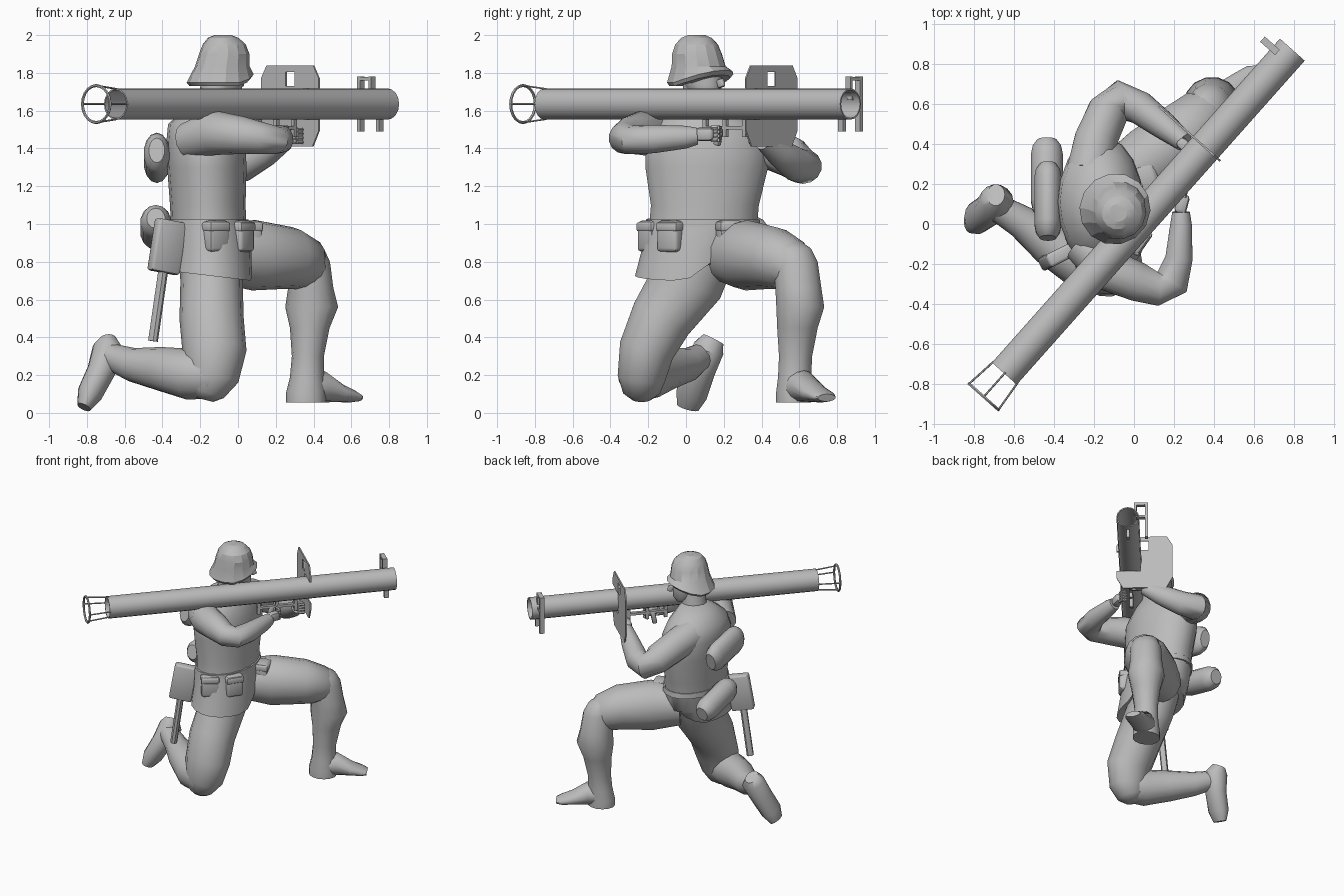
import bpy, bmesh, math
from mathutils import Vector, Matrix

cube = bpy.data.objects.get("Cube")
if cube:
    bpy.data.objects.remove(cube, do_unlink=True)

grey = bpy.data.materials.new("plain_grey")
grey.use_nodes = True
tone = (0.5, 0.5, 0.5, 1)
grey.diffuse_color = tone
grey.node_tree.nodes["Principled BSDF"].inputs["Base Color"].default_value = tone

X, Y, Z = Vector((1, 0, 0)), Vector((0, 1, 0)), Vector((0, 0, 1))
AIM = Vector((0.664, 0.747, 0)).normalized()   # launcher direction
SIDE = AIM.cross(Z)                            # to the shooter's right
MID = Vector((0.07, 0.06, 1.635))              # launcher centre


def along(s, lateral=0, up=0):
    """Point given in launcher coordinates."""
    return MID + AIM * s + SIDE * lateral + Z * up


def finish(obj, smooth=45):
    bpy.ops.object.select_all(action='DESELECT')
    obj.select_set(True)
    bpy.context.view_layer.objects.active = obj
    if not obj.data.materials:
        obj.data.materials.append(grey)
    bpy.ops.object.shade_smooth_by_angle(angle=math.radians(smooth))
    return obj


def make(name, bm, smooth=45):
    bmesh.ops.recalc_face_normals(bm, faces=bm.faces)
    mesh = bpy.data.meshes.new(name)
    bm.to_mesh(mesh)
    bm.free()
    obj = bpy.data.objects.new(name, mesh)
    bpy.context.collection.objects.link(obj)
    return finish(obj, smooth)


def loft(name, stations, ref=X, axis=None, sides=14, caps=True, rule=None, smooth=45):
    """Skin elliptical rings (x, y, z, radius along ref, radius across)."""
    bm = bmesh.new()
    centres = [Vector(s[:3]) for s in stations]
    rings = []
    for i, s in enumerate(stations):
        ahead = centres[min(i + 1, len(centres) - 1)]
        t = axis or (ahead - centres[max(i - 1, 0)]).normalized()
        u = (ref - t * ref.dot(t)).normalized()
        v = t.cross(u)
        ring = []
        for k in range(sides):
            a = math.tau * k / sides
            p = centres[i] + u * s[3] * math.cos(a) + v * s[4] * math.sin(a)
            ring.append(bm.verts.new(rule(p, i) if rule else p))
        rings.append(ring)
    for a, b in zip(rings, rings[1:]):
        for k in range(sides):
            n = (k + 1) % sides
            bm.faces.new((a[k], a[n], b[n], b[k]))
    if caps:
        bm.faces.new(rings[0])
        bm.faces.new(rings[-1])
    return make(name, bm, smooth)


def rod(name, a, b, r, sides=8):
    a, b = Vector(a), Vector(b)
    ref = X if abs((b - a).normalized().x) < 0.8 else Z
    return loft(name, [(*a, r, r), (*b, r, r)], ref, sides=sides)


def roll(name, a, b, tall, deep):
    """Rounded roll between two points."""
    a, b = Vector(a), Vector(b)
    shape = ((0, .6), (.08, .88), (.2, 1), (.8, 1), (.92, .88), (1, .6))
    return loft(name, [(*a.lerp(b, t), tall * f, deep * f) for t, f in shape], Z)


def box(name, centre, size, front=X, tilt=0, bevel=0):
    """Box whose first size runs along front, second across, third up."""
    bm = bmesh.new()
    turn = Matrix.Rotation(math.atan2(front.y, front.x), 4, 'Z') @ Matrix.Rotation(tilt, 4, 'Y')
    bmesh.ops.create_cube(bm, size=1, matrix=Matrix.Translation(centre) @ turn @ Matrix.Diagonal((*size, 1)))
    if bevel:
        bmesh.ops.bevel(bm, geom=bm.edges[:], offset=bevel, segments=2, profile=0.5, affect='EDGES')
    return make(name, bm)


# Torso, jacket skirt and belt
loft("torso", [(-.155, .09, .98, .2, .29), (-.16, .1, 1.1, .2, .29), (-.165, .11, 1.3, .21, .33),
               (-.17, .11, 1.43, .21, .33), (-.18, .11, 1.53, .19, .27), (-.16, .1, 1.6, .13, .17),
               (-.13, .09, 1.64, .08, .09)], axis=Z, sides=18)


def hem(p, ring):
    lift = max(0, min(1, p.y * 4)) * max(0, min(1, (p.x + 0.3) * 4))
    return p + Z * (0.18 * lift - 0.12 * (p.x + 0.14) if ring == 0 else 0)


loft("jacket_skirt", [(-.14, .02, .725, .215, .29), (-.145, .06, .86, .215, .295),
                      (-.155, .09, 1.02, .207, .3)], axis=Z, sides=20, rule=hem)
loft("belt", [(-.155, .09, .985, .212, .305), (-.155, .09, 1.025, .21, .3)], axis=Z, sides=20)

# Head and helmet
loft("neck", [(-.13, .08, 1.56, .1, .1), (-.11, .07, 1.74, .09, .085)], AIM, Z)
loft("head", [(-.05, .12, 1.645, .045, .045), (-.06, .105, 1.68, .085, .075), (-.075, .09, 1.74, .11, .09),
              (-.085, .08, 1.84, .12, .1)], AIM, Z)
box("nose", (.01, .185, 1.745), (.04, .025, .045), AIM, -.3, .008)


def brim(p, ring):
    return p + Z * (max(0, (p - MID).dot(AIM) + 0.12) * 0.33 if ring < 2 else 0)


loft("helmet", [(-.095, .072, 1.73, .162, .162), (-.095, .075, 1.748, .18, .176),
                (-.083, .067, 1.835, .148, .142), (-.073, .058, 1.9, .136, .132),
                (-.073, .056, 1.95, .117, .113), (-.078, .056, 1.985, .085, .08),
                (-.08, .056, 2, .045, .045)], AIM, Z, rule=brim, smooth=22)

# Kneeling right leg
loft("right_thigh", [(-.14, .08, .88, .18, .2), (-.14, .01, .7, .165, .2), (-.14, -.13, .5, .17, .17),
                     (-.125, -.21, .33, .17, .15), (-.14, -.235, .19, .145, .13),
                     (-.17, -.235, .11, .1, .1), (-.18, -.235, .07, .05, .05)])
loft("right_shin", [(-.06, -.26, .2, .07, .07), (-.13, -.245, .2, .125, .12), (-.26, -.2, .205, .135, .13),
                    (-.42, -.1, .235, .115, .11), (-.56, .01, .255, .09, .085),
                    (-.68, .08, .3, .07, .07)], Z)
loft("right_boot", [(-.69, .145, .39, .045, .06), (-.685, .12, .34, .085, .085), (-.725, .07, .22, .075, .085),
                    (-.785, .03, .1, .068, .085), (-.815, .01, .03, .038, .06)])

# Forward left leg
loft("left_thigh", [(-.1, .21, .84, .15, .14), (.08, .32, .835, .187, .175), (.27, .46, .82, .165, .17),
                    (.35, .54, .785, .145, .145), (.39, .575, .74, .1, .1)], Z)
loft("left_shin", [(.34, .54, .915, .05, .06), (.365, .565, .87, .09, .1), (.375, .58, .8, .112, .12),
                   (.385, .595, .66, .12, .125), (.39, .605, .56, .14, .13), (.38, .59, .45, .105, .11),
                   (.37, .58, .3, .085, .09), (.365, .575, .19, .09, .09), (.36, .57, .11, .105, .095),
                   (.36, .57, .055, .105, .095)], axis=Z)
loft("left_boot", [(.33, .55, .135, .075, .08), (.44, .62, .14, .085, .085), (.53, .68, .105, .05, .08),
                   (.6, .725, .088, .033, .075), (.635, .745, .08, .02, .055)], Z)

# Arms
loft("right_arm", [(-.26, -.1, 1.44, .1, .1), (-.13, -.23, 1.485, .12, .11), (.02, -.29, 1.47, .1, .1),
                   (.12, -.325, 1.455, .085, .085), (.19, -.29, 1.445, .075, .09), (.225, -.17, 1.45, .075, .07),
                   (.235, 0, 1.46, .06, .055), (.235, .06, 1.465, .045, .045)], Z)
loft("left_arm", [(-.22, .26, 1.46, .12, .12), (-.19, .42, 1.42, .12, .11), (-.13, .56, 1.35, .11, .105),
                  (-.07, .62, 1.305, .095, .1), (.03, .58, 1.315, .09, .085), (.15, .49, 1.38, .075, .07),
                  (.25, .41, 1.44, .05, .05)], Z)

# Hands with curled fingers
for name, palm, reach in (("right", Vector((.24, .1, 1.475)), SIDE * -.5 + AIM),
                          ("left", Vector((.26, .385, 1.465)), SIDE)):
    box(name + "_palm", palm, (.1, .06, .07), reach, 0, .02)
    reach = reach.normalized()
    for k in range(4):
        root = palm + reach * .035 + Z * (.035 - .022 * k)
        bend = root + reach * .035
        rod(f"{name}_finger_{k}", root, bend, .012, 6)
        rod(f"{name}_fingertip_{k}", bend, bend + reach.cross(Z) * -.04, .011, 6)

# Hollow launcher tube and rear guard
tube = [(*along(s), r, r) for s, r in ((-1.08, .083), (1.085, .083), (1.085, .075), (-1.08, .075), (-1.08, .083))]
loft("launcher_tube", tube, Z, AIM, 16, False)
bpy.ops.mesh.primitive_torus_add(major_radius=.098, minor_radius=.008, major_segments=20, minor_segments=6,
                                 location=along(-1.235), rotation=AIM.to_track_quat('Z', 'Y').to_euler())
ring = bpy.context.object
ring.name = "rear_guard_ring"
finish(ring)
for k in range(4):
    c, s = math.cos(k * math.pi / 2), math.sin(k * math.pi / 2)
    rod(f"rear_guard_rod_{k}", along(-1.07, .08 * c, .08 * s), along(-1.235, .098 * c, .098 * s), .005, 6)

# Blast shield with a sighting window and a side notch for the tube
curve = bpy.data.curves.new("blast_shield", 'CURVE')
curve.dimensions, curve.fill_mode, curve.extrude = '2D', 'BOTH', .005
left = [(-.16, -.225), (-.205, -.14), (-.205, .135), (-.165, .205)]
notch = [(.205, .083), (.03, .083), (.03, -.083), (.205, -.083)]
right = [(-x, y) for x, y in reversed(left)]
outline = left + right[:2] + notch + right[2:]
window = [(-.03, .095), (.035, .095), (.035, .17), (-.03, .17)]
for points in (outline, window):
    spline = curve.splines.new('POLY')
    spline.points.add(len(points) - 1)
    for point, (x, y) in zip(spline.points, points):
        point.co = (x, y, 0, 1)
    spline.use_cyclic_u = True
shield = bpy.data.objects.new("blast_shield", curve)
bpy.context.collection.objects.link(shield)
shield.matrix_world = Matrix.Translation(along(.43, -.105)) @ Matrix((SIDE, Z, -AIM)).transposed().to_4x4()
bpy.ops.object.select_all(action='DESELECT')
shield.select_set(True)
bpy.context.view_layer.objects.active = shield
bpy.ops.object.convert(target='MESH')
finish(bpy.context.object, 20)

# Front sight bracket
SIGHT = 1.025
box("sight_post", along(SIGHT, -.135), (.035, .022, .29), AIM)
box("sight_foot", along(SIGHT, 0, -.105), (.035, .022, .08), AIM)
box("sight_top", along(SIGHT, -.1, .135), (.035, .09, .018), AIM)
box("sight_blade", along(SIGHT, -.055, .1), (.035, .018, .09), AIM)
box("sight_arm", along(SIGHT, -.1, .03), (.035, .08, .018), AIM)

# Grip and trigger frame
box("trigger_bar", along(.2, 0, -.125), (.3, .025, .02), AIM)
for s in (.06, .2, .34):
    box("grip_post", along(s, 0, -.12), (.025, .022, .11), AIM)
box("pistol_grip", along(.15, 0, -.17), (.035, .03, .1), AIM, .2, .008)

# Ammunition pouches
for k, (x, y, turn) in enumerate(((-.125, -.18, SIDE + AIM * -.2), (.01, -.075, X + Y * -.7), (.06, .23, X + Y * .3))):
    box(f"pouch_{k}", (x, y, .935), (.11, .13, .165), turn, 0, .02)
    box(f"pouch_flap_{k}", (x, y, .985), (.116, .135, .05), turn, 0, .012)

# Pack, canister and shovel carried behind
roll("upper_pack", (-.43, -.07, 1.39), (-.43, .3, 1.31), .112, .07)
roll("canister", (-.435, .04, 1.03), (-.435, .42, .935), .092, .082)
box("shovel_cover", (-.375, -.16, .88), (.17, .07, .28), X + Y * .5, .17, .015)
rod("shovel_handle", (-.395, -.17, .76), (-.45, -.18, .38), .026)
